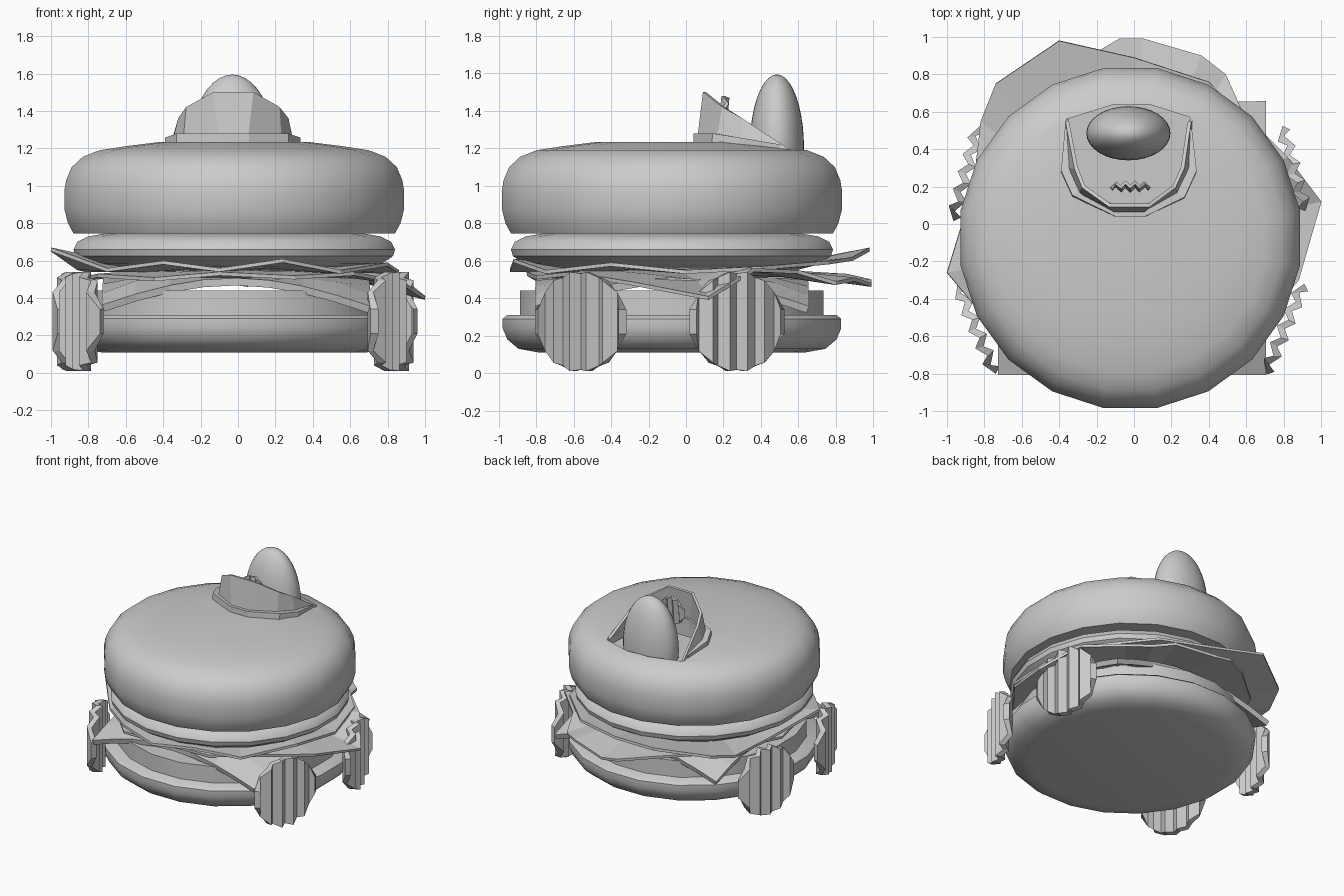
import bpy, bmesh, math
from mathutils import Vector

if "Cube" in bpy.data.objects:
    bpy.data.objects.remove(bpy.data.objects["Cube"])

CX, CY = -0.02, -0.075   # axis shared by the stacked layers


def add_mesh(name, verts, faces, thickness=0, offset=-1, smooth=None):
    me = bpy.data.meshes.new(name)
    me.from_pydata([tuple(v) for v in verts], [], faces)
    bm = bmesh.new()
    bm.from_mesh(me)
    bmesh.ops.recalc_face_normals(bm, faces=bm.faces)
    bm.to_mesh(me)
    bm.free()
    ob = bpy.data.objects.new(name, me)
    bpy.context.collection.objects.link(ob)
    if thickness:
        m = ob.modifiers.new("thickness", 'SOLIDIFY')
        m.thickness, m.offset = thickness, offset
    if smooth:
        bpy.ops.object.select_all(action='DESELECT')
        ob.select_set(True)
        bpy.context.view_layer.objects.active = ob
        bpy.ops.object.shade_smooth_by_angle(angle=math.radians(smooth))
    return ob


def lathe(name, profile, sides=20, smooth=40):
    """Closed round layer from (radius, z) pairs, bottom to top."""
    verts, faces = [], []
    for r, z in profile:
        for i in range(sides):
            a = 2 * math.pi * (i + 0.5) / sides
            verts.append((CX + r * math.cos(a), CY + r * math.sin(a), z))
    for k in range(len(profile) - 1):
        for i in range(sides):
            j = (i + 1) % sides
            faces.append((k * sides + i, k * sides + j, (k + 1) * sides + j, (k + 1) * sides + i))
    faces.append(tuple(reversed(range(sides))))
    faces.append(tuple(range((len(profile) - 1) * sides, len(profile) * sides)))
    return add_mesh(name, verts, faces, smooth=smooth)


def band(name, a, b, thickness, offset=0):
    """Strip of quads joining two open outlines."""
    n = len(a)
    return add_mesh(name, a + b, [(i, i + 1, n + i + 1, n + i) for i in range(n - 1)],
                    thickness, offset)


def leaf(name, rim):
    """Crumpled sheet: flat middle, inner ring, free wavy edge."""
    n = len(rim)
    inner = [(CX + (x - CX) * .68, CY + (y - CY) * .68, .55 * .6 + z * .4) for x, y, z in rim]
    verts = rim + inner + [(CX, CY, .55)]
    faces = []
    for i in range(n):
        j = (i + 1) % n
        faces += [(i, j, n + j, n + i), (n + i, n + j, 2 * n)]
    return add_mesh(name, verts, faces, .02, 0)


def crinkle_disc(name, centre, radius, yaw, tilt, cols, amp, thick):
    """Crinkle-cut slice standing upright with vertical ridges."""
    u_dir = Vector((math.cos(yaw), math.sin(yaw), 0))
    w_dir = Vector((-math.sin(yaw), math.cos(yaw), 0))
    v_dir = (Vector((0, 0, 1)) + w_dir * tilt).normalized()
    verts, faces = [], []
    for i in range(cols + 1):
        u = -1 + 2 * i / cols
        h = math.sqrt(max(0, 1 - (u * .97) ** 2)) - (.05 if i % 2 else 0)
        w = amp if i % 2 else -amp
        for s in (-1, 1):
            verts.append(Vector(centre) + u_dir * u * radius * .92 + v_dir * s * max(h, .12) * radius + w_dir * w)
    for i in range(cols):
        faces.append((2 * i, 2 * i + 2, 2 * i + 3, 2 * i + 1))
    return add_mesh(name, verts, faces, thick, 0)


# Round layers
lathe("bottom_bun", [(.72, .11), (.83, .13), (.89, .18), (.915, .24), (.915, .29), (.89, .31)])
lathe("lower_slice", [(.82, .31), (.82, .44)])
lathe("patty", [(.70, .565), (.80, .585), (.86, .625), (.87, .66), (.85, .70), (.79, .73), (.70, .745)])
top_bun = lathe("top_bun", [(.87, .745), (.90, .80), (.918, .87), (.92, .97), (.91, 1.03), (.88, 1.10),
                            (.82, 1.155), (.73, 1.19), (.58, 1.213), (.40, 1.235)])

# Cheese square with drooping corners
N = 8
cv = []
for j in range(N + 1):
    for i in range(N + 1):
        x, y = -.72 + 1.42 * i / N, -.8 + 1.45 * j / N
        r = math.hypot(x - CX, y - CY)
        cv.append((x, y, .49 - max(0, r - .72) * .5))
cf = [(j * (N + 1) + i, j * (N + 1) + i + 1, (j + 1) * (N + 1) + i + 1, (j + 1) * (N + 1) + i)
      for j in range(N) for i in range(N)]
add_mesh("cheese", cv, cf, .04, 0)

# Lettuce sheets
leaf("upper_lettuce", [
    (-.82, .55, .55), (-.74, .75, .60), (-.40, .98, .66), (0, .89, .61), (.40, .76, .59),
    (.75, .40, .56), (.86, 0, .54), (.80, -.40, .58), (.55, -.75, .54), (.24, -.92, .60),
    (-.1, -.94, .55), (-.40, -.87, .59), (-.7, -.62, .55), (-1.0, -.26, .66), (-.86, .2, .56)])
leaf("lower_lettuce", [
    (-.6, .6, .53), (-.3, .86, .52), (-.08, .99, .49), (.05, .99, .47), (.36, .9, .50),
    (.49, .8, .48), (.58, .6, .54), (.82, .36, .55), (1.0, .12, .40), (.88, -.3, .48),
    (.62, -.62, .53), (.3, -.8, .51), (-.1, -.85, .53), (-.45, -.8, .50), (-.75, -.5, .52),
    (-.85, 0, .50)])

# Pickle wheels
for side, name in ((1, "right"), (-1, "left")):
    for end, x, y, dx, dy in (("front", .825, -.56, .20, .48), ("rear", .88, .27, -.13, .47)):
        crinkle_disc(f"{end}_{name}_wheel", (side * x - .02, y, .275), .27,
                     math.atan2(dy, side * dx), 0, 10, .022, .045)

# Cockpit opening cut into the bun
hole = [(-.36, .56), (-.12, .635), (.08, .64), (.30, .57), (.28, .28), (.21, .16), (.05, .10),
        (-.1, .10), (-.26, .16), (-.33, .28)]
n = len(hole)
cutter = add_mesh("cockpit_cutter", [(x, y, z) for z in (1.14, 1.5) for x, y in hole],
                  [tuple(range(n)), tuple(range(n, 2 * n))] +
                  [(i, (i + 1) % n, n + (i + 1) % n, n + i) for i in range(n)])
cutter.hide_render = True
cutter.hide_viewport = True
cut = top_bun.modifiers.new("cockpit", 'BOOLEAN')
cut.operation, cut.object, cut.solver = 'DIFFERENCE', cutter, 'EXACT'

# Rim around the windshield
outer = [(-.37, .50), (-.39, .28), (-.33, .15), (-.10, .04), (.06, .04), (.27, .14), (.335, .28), (.31, .50)]
inner = [(-.355, .50), (-.34, .29), (-.28, .18), (-.10, .10), (.05, .10), (.22, .17), (.285, .29), (.295, .50)]
rim_z = lambda y: 1.25 - max(0, y - .15) * .17
band("cockpit_rim", [(x, y, rim_z(y)) for x, y in outer], [(x, y, rim_z(y)) for x, y in inner], .06)

# Windshield sloping down to the rear
base = [(-.36, .56, 1.18), (-.345, .3, 1.22), (-.285, .17, 1.25), (-.10, .07, 1.25),
        (.05, .07, 1.25), (.225, .17, 1.25), (.29, .3, 1.22), (.31, .56, 1.18)]
top = [(-.355, .54, 1.20), (-.31, .3, 1.36), (-.27, .2, 1.42), (-.13, .10, 1.5),
       (.08, .10, 1.5), (.215, .2, 1.42), (.26, .3, 1.36), (.295, .54, 1.20)]
band("windshield", base, top, .02)

# Steering wheel
crinkle_disc("steering_wheel", (-.02, .2, 1.37), .11, 0, .1, 8, .012, .02)

# Driver
bpy.ops.mesh.primitive_uv_sphere_add(segments=32, ring_count=20, radius=1, location=(-.03, .485, 1.2))
driver = bpy.context.object
driver.name = "driver"
driver.scale = (.225, .145, .395)
bpy.ops.object.shade_smooth()
